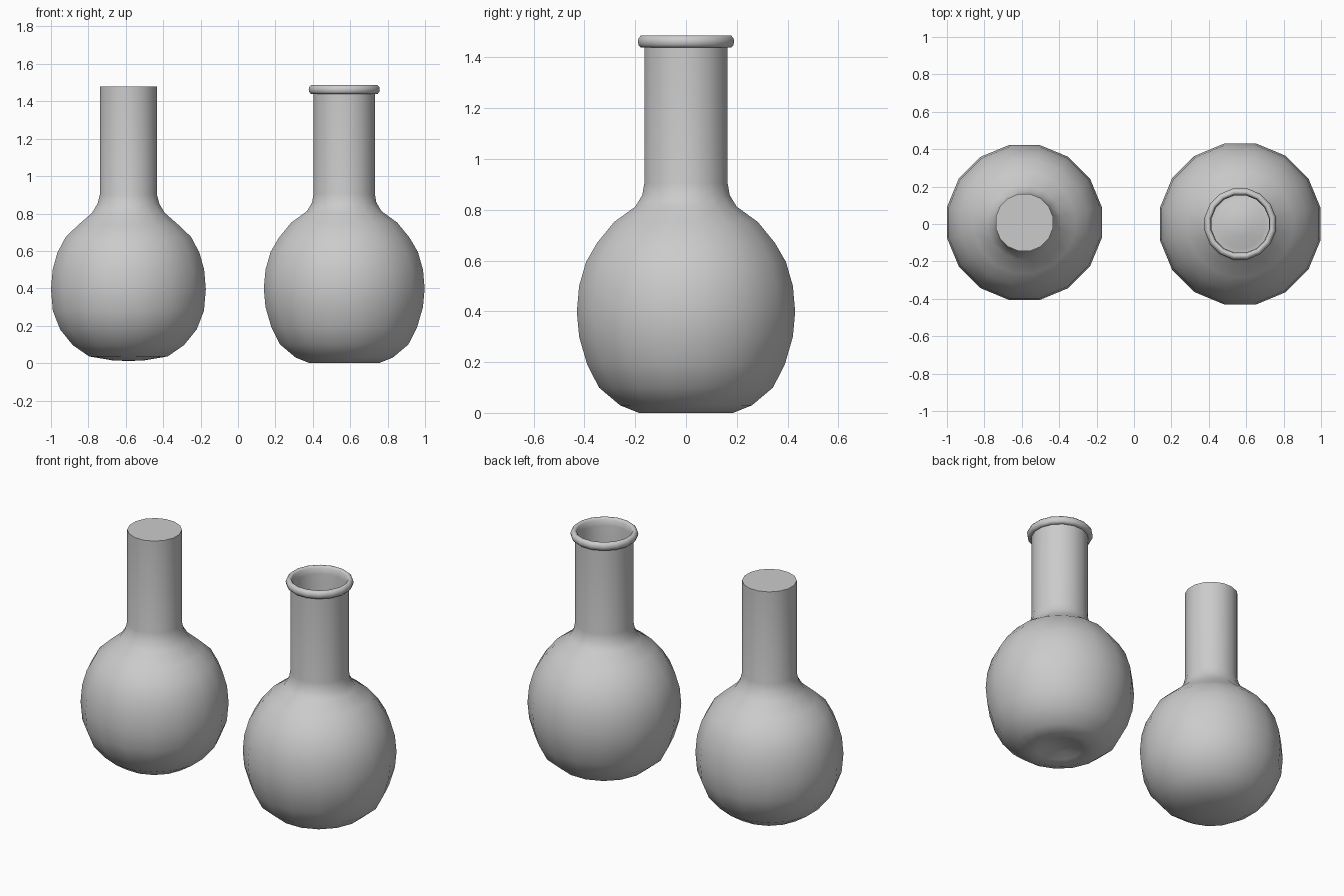
import bpy, bmesh, math

if "Cube" in bpy.data.objects:
    bpy.data.objects.remove(bpy.data.objects["Cube"])

SIDES = 16
STEP = 2 * math.pi / SIDES


def lathe(name, profile, x, y=0.0, sharp=40):
    """Revolve (apothem, z) points about a vertical axis; r = 0 makes a pole."""
    bm = bmesh.new()
    k = 1 / math.cos(STEP / 2)          # flats face the axes
    rings = []
    for r, z in profile:
        if r == 0:
            rings.append([bm.verts.new((0, 0, z))] * SIDES)
        else:
            rings.append([bm.verts.new((r * k * math.cos((i + .5) * STEP),
                                        r * k * math.sin((i + .5) * STEP), z))
                          for i in range(SIDES)])
    for a, b in zip(rings, rings[1:]):
        for i in range(SIDES):
            j = (i + 1) % SIDES
            bm.faces.new(list(dict.fromkeys((a[i], a[j], b[j], b[i]))))
    bmesh.ops.recalc_face_normals(bm, faces=bm.faces)
    me = bpy.data.meshes.new(name)
    bm.to_mesh(me)
    bm.free()
    ob = bpy.data.objects.new(name, me)
    bpy.context.collection.objects.link(ob)
    ob.location = (x, y, 0)
    bpy.ops.object.select_all(action='DESELECT')
    ob.select_set(True)
    bpy.context.view_layer.objects.active = ob
    bpy.ops.object.shade_smooth_by_angle(angle=math.radians(sharp))
    return ob


# Open glass flask: dimpled base, round body, neck and rolled lip
outer = [(0, .04), (.07, .034), (.13, .014), (.185, .0), (.26, .03), (.343, .1),
         (.39, .193), (.421, .3), (.43, .398), (.421, .5), (.394, .594),
         (.35, .67), (.283, .752), (.2, .812), (.172, .858), (.164, .905),
         (.164, 1.44)]
lip = [(.178, 1.439), (.187, 1.449), (.19, 1.463), (.187, 1.476),
       (.178, 1.486), (.165, 1.487), (.157, 1.478)]
# Inner wall, running back down to the base
inner = [(.153, 1.44), (.153, .9), (.161, .853), (.192, .8), (.275, .739),
         (.34, .66), (.382, .588), (.407, .497), (.415, .398), (.407, .304),
         (.377, .2), (.333, .11), (.255, .044), (.185, .016), (.13, .028),
         (.07, .047), (0, .053)]
lathe("glass_flask", outer + lip + inner, .568, 0, 60)

# Closed solid filling shaped like the flask interior
fill = [(0, .012), (.08, .014), (.21, .036), (.297, .096), (.365, .18),
        (.404, .28), (.414, .395), (.405, .5), (.38, .59), (.335, .675),
        (.27, .737), (.195, .803), (.165, .853), (.153, .9), (.153, 1.48),
        (0, 1.48)]
lathe("flask_filling", fill, -.586, .008)
